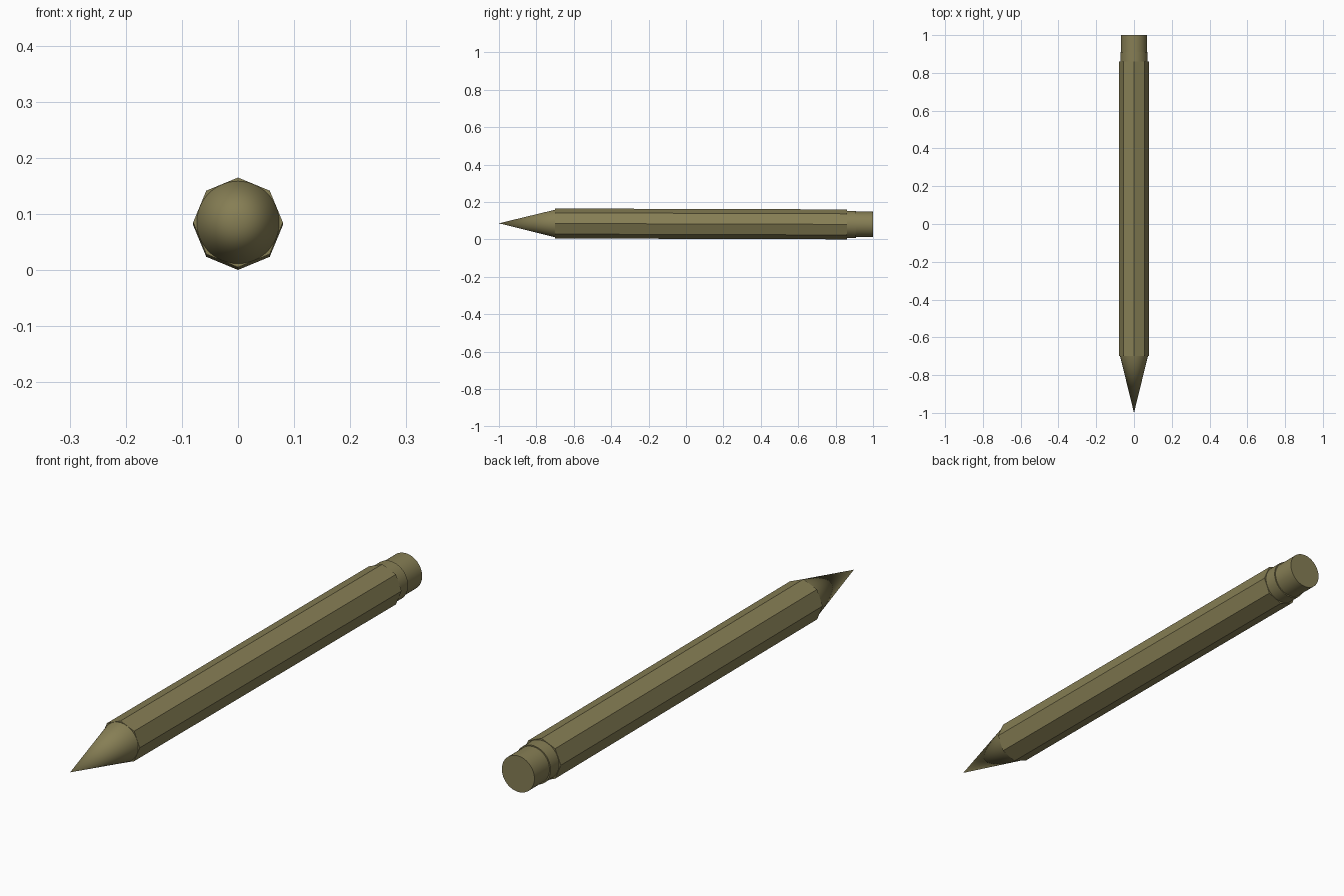
import bpy, math
from mathutils import Matrix

if "Cube" in bpy.data.objects:
    bpy.data.objects.remove(bpy.data.objects["Cube"])

wood = bpy.data.materials.new("olive_wood")
wood.diffuse_color = (0.24, 0.21, 0.09, 1)
wood.use_nodes = True
wood.node_tree.nodes["Principled BSDF"].inputs["Base Color"].default_value = wood.diffuse_color

# The pencil leans very slightly down towards the eraser end
SLOPE, MID_Z = 0.003, 0.0827


def section(name, y0, y1, r0, r1, sides, smooth):
    """Closed round or prismatic section along y, with a corner pointing up."""
    bpy.ops.mesh.primitive_cone_add(vertices=sides, radius1=r0, radius2=r1, depth=y1 - y0)
    ob = bpy.context.object
    ob.name = name
    ob.data.transform(Matrix.Rotation(-math.pi / 2, 4, 'X'))
    ob.rotation_euler.x = -math.atan(SLOPE)
    mid = (y0 + y1) / 2
    ob.location = (0, mid, MID_Z - SLOPE * mid)
    ob.data.materials.append(wood)
    if smooth:
        bpy.ops.object.shade_smooth_by_angle(angle=math.radians(30))
    return ob


# Octagonal barrel
section("barrel", -0.70, 0.86, 0.08, 0.08, 8, False)
# Sharpened tip, its base fitting inside the octagon
section("sharpened_tip", -1.0, -0.70, 0.0735, 0.0, 48, True).data.transform(
    Matrix.Rotation(math.pi, 4, 'X'))
# Ferrule collar and eraser
section("ferrule", 0.86, 0.91, 0.0725, 0.0725, 48, True)
section("eraser", 0.91, 1.0, 0.068, 0.068, 48, True)
